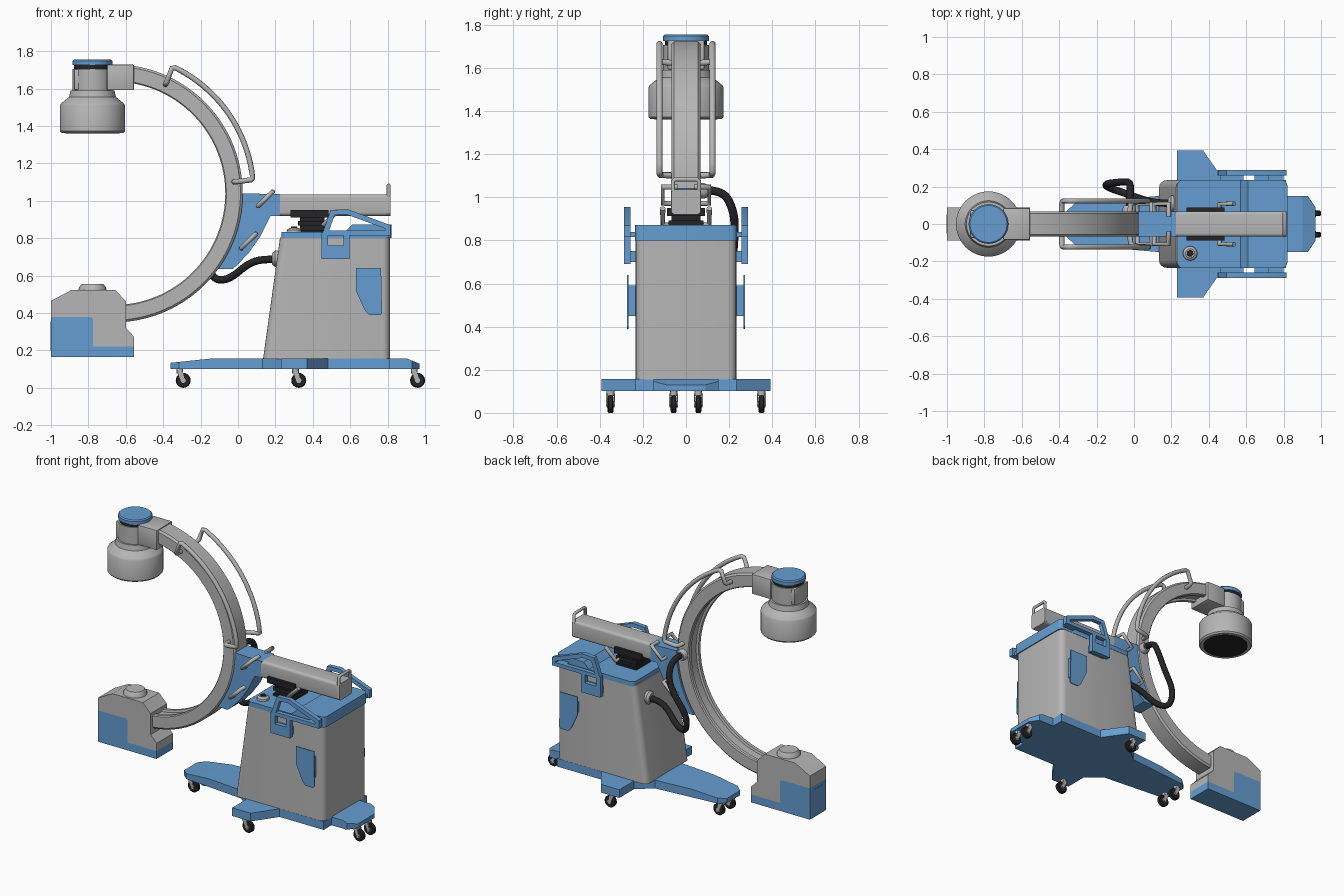
import bpy, bmesh, math
from mathutils import Vector

if "Cube" in bpy.data.objects:
    bpy.data.objects.remove(bpy.data.objects["Cube"])

def material(name, c):
    m = bpy.data.materials.new(name)
    m.diffuse_color = (*c, 1)
    m.use_nodes = True
    m.node_tree.nodes["Principled BSDF"].inputs["Base Color"].default_value = m.diffuse_color
    return m

GREY = material("light grey", (0.47, 0.47, 0.47))
BLUE = material("medical blue", (0.13, 0.34, 0.64))
BLACK = material("black rubber", (0.018, 0.018, 0.021))

def finish(name, bm, mat, angle=35):
    bmesh.ops.recalc_face_normals(bm, faces=bm.faces)
    me = bpy.data.meshes.new(name)
    bm.to_mesh(me)
    bm.free()
    me.materials.append(mat)
    me.shade_smooth()
    me.set_sharp_from_angle(angle=math.radians(angle))
    ob = bpy.data.objects.new(name, me)
    bpy.context.collection.objects.link(ob)
    return ob

def place(p, axis, d):
    return {'x': (d, p[0], p[1]), 'y': (p[0], d, p[1]), 'z': (p[0], p[1], d)}[axis]

def prism_bm(pts, axis, a, b, bevel=0, along=None):
    """Outline extruded from a to b; bevels all edges or only those along one axis."""
    bm = bmesh.new()
    lo = [bm.verts.new(place(p, axis, a)) for p in pts]
    hi = [bm.verts.new(place(p, axis, b)) for p in pts]
    bm.faces.new(lo)
    bm.faces.new(hi)
    n = len(pts)
    for i in range(n):
        j = (i + 1) % n
        bm.faces.new((lo[i], lo[j], hi[j], hi[i]))
    bmesh.ops.recalc_face_normals(bm, faces=bm.faces)
    if bevel:
        es = [e for e in bm.edges if along is None or
              abs((e.verts[0].co - e.verts[1].co).normalized()[along]) > 0.9]
        bmesh.ops.bevel(bm, geom=es, offset=bevel, segments=4 if along is not None else 2,
                        profile=0.5, affect='EDGES', clamp_overlap=True)
    return bm

def prism(name, pts, axis, a, b, mat, bevel=0, along=None):
    return finish(name, prism_bm(pts, axis, a, b, bevel, along), mat)

def box(name, x0, x1, y0, y1, z0, z1, mat, bevel=0, along=None):
    return prism(name, [(x0, y0), (x1, y0), (x1, y1), (x0, y1)], 'z', z0, z1, mat, bevel, along)

def lathe(name, prof, centre, mat, axis='z', n=48):
    """Profile of (radius, height) turned about an axis through centre."""
    bm = bmesh.new()
    rings = []
    for r, h in prof:
        rings.append([bm.verts.new(Vector(centre) + Vector(place(
            (r * math.cos(t), r * math.sin(t)), axis, h)))
            for t in (2 * math.pi * k / n for k in range(n))])
    for p, q in zip(rings, rings[1:]):
        for k in range(n):
            bm.faces.new((p[k], p[k - 1], q[k - 1], q[k]))
    bm.faces.new(rings[0])
    bm.faces.new(rings[-1])
    return finish(name, bm, mat)

def tube(name, pts, r, mat, smooth=False):
    cu = bpy.data.curves.new(name, 'CURVE')
    cu.dimensions = '3D'
    cu.bevel_depth, cu.bevel_resolution, cu.use_fill_caps = r, 3, True
    s = cu.splines.new('NURBS' if smooth else 'POLY')
    s.points.add(len(pts) - 1)
    for p, c in zip(s.points, pts):
        p.co = (*c, 1)
    if smooth:
        s.order_u, s.use_endpoint_u, s.resolution_u = 3, True, 8
    cu.materials.append(mat)
    ob = bpy.data.objects.new(name, cu)
    bpy.context.collection.objects.link(ob)

def frame(name, outer, inner, a, b, mat):
    """Closed ring between two outlines in the xz plane."""
    bm = bmesh.new()
    R = [[bm.verts.new((x, y, z)) for x, z in pts]
         for pts, y in ((outer, a), (outer, b), (inner, b), (inner, a))]
    for p, q in zip(R, R[1:] + R[:1]):
        for i in range(len(p)):
            bm.faces.new((p[i - 1], p[i], q[i], q[i - 1]))
    finish(name, bm, mat)

CX, CZ = -0.665, 1.04
def polar(r, deg, y):
    t = math.radians(deg)
    return (CX + r * math.cos(t), y, CZ + r * math.sin(t))

# C-shaped arm: flat sides, a channel along the inner face
half = [(.612, .034), (.597, .038), (.597, .060), (.603, .067), (.678, .067), (.69, .056)]
sec = half + [(r, -y) for r, y in reversed(half)]
bm = bmesh.new()
rows = [[bm.verts.new(polar(r, -90 + 174 * k / 64, y)) for r, y in sec] for k in range(65)]
for p, q in zip(rows, rows[1:]):
    for i in range(len(sec)):
        bm.faces.new((p[i - 1], p[i], q[i], q[i - 1]))
bm.faces.new(rows[0])
bm.faces.new(rows[-1])
finish("c_arm", bm, GREY, 25)

# Detector head on the upper end
HEAD = (-.778, 0, 0)
lathe("detector_housing", [(.165, 1.362), (.174, 1.372), (.174, 1.51), (.168, 1.52), (.125, 1.555),
      (.118, 1.59), (.106, 1.59), (.106, 1.705)], HEAD, GREY)
lathe("detector_face", [(.145, 1.360), (.145, 1.37)], HEAD, BLACK)
lathe("detector_gap_ring", [(.098, 1.70), (.098, 1.73)], HEAD, BLACK)
lathe("detector_cap", [(.106, 1.725), (.106, 1.748), (.099, 1.755)], HEAD, BLUE)
box("detector_neck", -.70, -.556, -.085, .085, 1.592, 1.728, GREY, .006)
box("detector_collar", -.877, -.65, -.075, .075, 1.592, 1.705, GREY, .01)

# X-ray source on the lower end
prism("source_housing", [(-1, .38), (-.785, .38), (-.775, .37), (-.775, .22), (-.555, .22), (-.555, .273),
      (-.6, .32), (-.6, .465), (-.658, .524), (-.888, .524), (-1, .465)], 'y', -.088, .088, GREY)
prism("source_base", [(-1, .166), (-.555, .166), (-.555, .22), (-.775, .22), (-.775, .37), (-.785, .38),
      (-1, .38)], 'y', -.088, .088, BLUE)
box("source_end_panel", -1.002, -.99, -.05, .05, .2, .355, BLUE)
lathe("source_window", [(.075, .52), (.073, .535), (.058, .556)], HEAD, GREY)

# Blue bracket that carries the arm, and the grey boom
prism("arm_bracket", [polar(.69, a, 0)[::2] for a in range(-36, 1, 4)] +
      [(.225, 1.035), (.225, .92), (.175, .92), (.155, .88), (.12, .81), (.06, .725), (.0, .66), (-.03, .635)],
      'y', -.068, .068, BLUE)
box("boom", .222, .815, -.068, .068, .92, 1.035, GREY, .018, 0)
tube("boom_end_handle", [(.805, -.06, .93), (.805, -.06, 1.075), (.805, -.05, 1.083), (.805, .05, 1.083),
     (.805, .06, 1.075), (.805, .06, .93)], .010, GREY)

# Bellows column below the boom
box("bellows_plate", .28, .485, -.088, .088, .912, .95, BLACK)
for k in range(4):
    g = .012 * (k % 2)
    box(f"bellows_fold_{k}", .32 + g, .475 - g, -.08 + g, .08 - g, .82 + .024 * k, .845 + .024 * k, BLACK)

# Cart body and lid
prism("cart_body", [(.134, .155), (.813, .155), (.813, .805), (.225, .805)], 'y', -.234, .234, GREY, .04, 2)
prism("cart_lid", [(.232, .80), (.82, .80), (.82, .872), (.61, .872), (.57, .832), (.232, .832)],
      'y', -.236, .236, BLUE, .03, 2)
lathe("lid_knob", [(.04, .83), (.038, .845), (.025, .855)], (.3, -.157, 0), GREY, n=12)
lathe("lid_knob_centre", [(.018, .85), (.016, .862)], (.3, -.157, 0), BLACK, n=16)

# Base: wide plate with front leg, side wings and tail, its ends sloping down
edge = [(-.36, .07), (-.315, .11), (.13, .15), (.23, .235), (.23, .392), (.37, .392), (.48, .235),
        (.813, .235), (.813, .15), (.93, .15), (.97, .09)]
bm = prism_bm(edge + [(x, -y) for x, y in reversed(edge)], 'z', .102, .158)
for x in (-.13, .90):
    bmesh.ops.bisect_plane(bm, geom=bm.verts[:] + bm.edges[:] + bm.faces[:],
                           plane_co=(x, 0, 0), plane_no=(1, 0, 0))
for v in bm.verts:
    if v.co.z > .13:
        v.co.z -= .024 * max(0, (-.13 - v.co.x) / .23) + .028 * max(0, (v.co.x - .90) / .07)
finish("base", bm, BLUE, 10)

# Casters, trailing slightly behind their stems
for i, (x, y) in enumerate([(-.293, .057), (.325, .35), (.96, .057)]):
    for s in (-1, 1):
        n, c = f"caster_{i}_{'l' if s > 0 else 'r'}", (x, s * y, .04)
        lathe(n + "_wheel", [(.034, -.014), (.04, -.009), (.04, .009), (.034, .014)], c, BLACK, 'y', 24)
        lathe(n + "_hub", [(.014, -.019), (.014, .019)], c, GREY, 'y', 16)
        for t in (-1, 1):
            prism(n + "_fork", [(x - .036, .09), (x - .009, .033), (x + .009, .033), (x - .002, .09)],
                  'y', s * y + t * .018 - .003, s * y + t * .018 + .003, GREY)
        lathe(n + "_stem", [(.018, .078), (.018, .108)], (x - .018, s * y, 0), GREY, n=16)

# Parts repeated on both sides
for s, side in ((-1, "right"), (1, "left")):
    # Long grab rail following the arm
    tube("arm_rail_" + side, [polar(.645, 64.5, s * .05), polar(.65, 64.5, s * .11), polar(.66, 64.5, s * .123)] +
         [polar(.738, 65, s * .123)] + [polar(.748, 63.8 - k * 2.88, s * .123) for k in range(21)] +
         [polar(.738, 5.6, s * .123), polar(.665, 5.4, s * .118), polar(.65, 5.5, s * .106),
          polar(.645, 5.5, s * .05)], .0145, GREY)
    # Small slanted handles on bracket and column
    for i, (x, z) in enumerate([(.10, .965), (.01, .74), (.45, .865)]):
        tube(f"slanted_handle_{i}_{side}", [(x + .008, s * .04, z + .007), (x + .008, s * .108, z + .007),
             (x + .085, s * .108, z + .083)] + ([(x + .085, s * .04, z + .083)] if i < 2 else []), .013, GREY)
    # Cart push handle and its mount
    frame("push_handle_" + side,
          [(.447, .815), (.495, .95), (.585, .955), (.815, .87), (.815, .815)],
          [(.487, .84), (.517, .925), (.58, .927), (.785, .852), (.785, .84)], s * .258, s * .288, BLUE)
    prism("push_handle_mount_" + side, [(.447, .83), (.447, .69), (.595, .69), (.595, .83), (.565, .83),
          (.565, .76), (.48, .76), (.48, .83)], 'y', s * .258, s * .288, BLUE)
    box("push_handle_spacer_" + side, .46, .585, s * .23, s * .26, .70, .75, BLUE)
    box("push_handle_rear_spacer_" + side, .72, .80, s * .225, s * .26, .815, .84, BLUE)
    # Side pocket
    prism("side_pocket_" + side, [(.63, .64), (.765, .64), (.77, .40), (.76, .39), (.70, .39), (.68, .41),
          (.63, .52)], 'y', s * .266, s * .273, BLUE)
    prism("side_pocket_core_" + side, [(.645, .59), (.755, .59), (.755, .45), (.68, .45), (.645, .53)],
          'y', s * .23, s * .267, BLUE)

# Cable hose from arm to cart with end sockets
tube("cable_hose", [(-.025, .07, 1.03), (-.02, .17, 1.04), (-.02, .225, .93), (-.07, .225, .82),
     (-.155, .215, .70), (-.14, .195, .58), (-.05, .165, .575), (.06, .125, .67), (.15, .11, .69),
     (.22, .11, .685)], .02, BLACK, True)
lathe("hose_socket_upper", [(.036, .05), (.036, .085), (.028, .10)], (-.025, 0, 1.03), GREY, 'y', 24)
lathe("hose_socket_lower", [(.03, -.022), (.043, -.008), (.043, .03)], (.205, .11, .69), GREY, 'x', 24)
